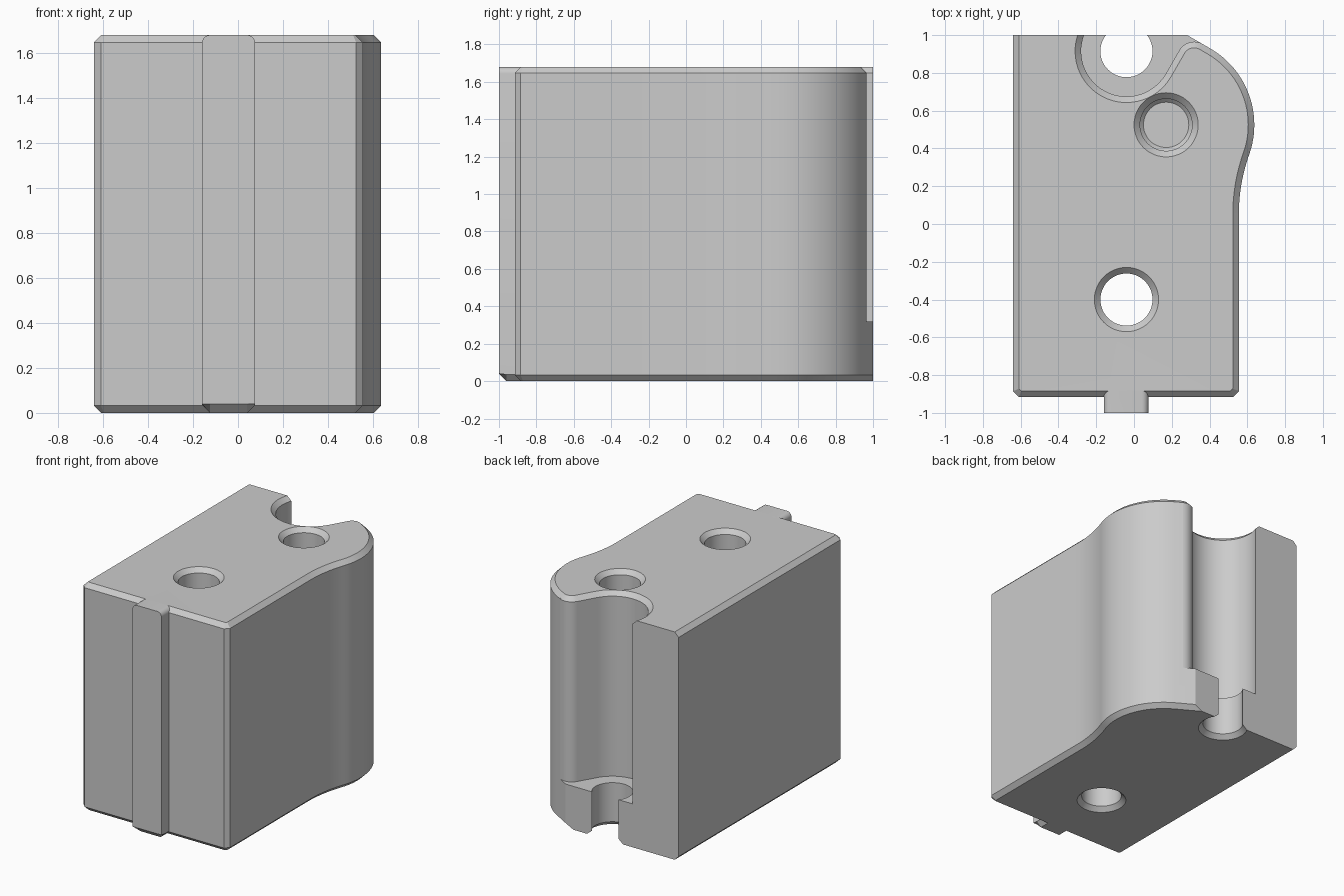
import bpy, bmesh, math
from mathutils import Vector

if "Cube" in bpy.data.objects:
    bpy.data.objects.remove(bpy.data.objects["Cube"])

H, C = 1.68, 0.032          # block height, edge chamfer
HOLE_R = 0.138
LEDGE_Z = 0.32


def arc(cx, cy, r, a0, a1, n):
    """Points on an arc, angles in degrees."""
    return [(cx + r * math.cos(math.radians(a0 + (a1 - a0) * i / n)),
             cy + r * math.sin(math.radians(a0 + (a1 - a0) * i / n))) for i in range(n + 1)]


def inset(pts, d):
    """Mitred inward offset of a counter-clockwise outline."""
    out = []
    for i, p in enumerate(pts):
        p = Vector(p)
        a = (p - Vector(pts[i - 1])).normalized()
        b = (Vector(pts[(i + 1) % len(pts)]) - p).normalized()
        na, nb = Vector((-a.y, a.x)), Vector((-b.y, b.x))
        out.append(tuple(p + (na + nb) * d / (1 + na.dot(nb))))
    return out


def loft(name, rings):
    """Closed solid through a list of 3D rings with equal point counts."""
    bm = bmesh.new()
    vs = [[bm.verts.new(p) for p in ring] for ring in rings]
    n = len(vs[0])
    for lo, hi in zip(vs, vs[1:]):
        for i in range(n):
            j = (i + 1) % n
            bm.faces.new((lo[i], lo[j], hi[j], hi[i]))
    bm.faces.new(vs[0][::-1])
    bm.faces.new(vs[-1])
    bmesh.ops.recalc_face_normals(bm, faces=bm.faces)
    me = bpy.data.meshes.new(name)
    bm.to_mesh(me)
    bm.free()
    ob = bpy.data.objects.new(name, me)
    bpy.context.collection.objects.link(ob)
    return ob


def flat(pts, z):
    return [(x, y, z) for x, y in pts]


def bore(name, x, y, steps):
    """Round cutter from (radius, z) steps."""
    return loft(name, [flat(arc(x, y, r, 0, 352.5, 47), z) for r, z in steps])


def combine(ob, tool, op):
    """Apply a boolean and remove the tool."""
    m = ob.modifiers.new(tool.name, 'BOOLEAN')
    m.operation, m.solver, m.object = op, 'EXACT', tool
    bpy.context.view_layer.objects.active = ob
    bpy.ops.object.modifier_apply(modifier=m.name)
    bpy.data.objects.remove(tool)


# Main block: straight sides flowing through an S-curve into a rounded lobe
lobe = arc(0.17, 0.525, 0.467, -19.5, 60, 24)
end = lobe[-1]
outline = ([(-0.64, -0.885), (-0.61, -0.915), (0.525, -0.915), (0.555, -0.885)]
           + arc(1.505, 0.05, 0.95, 180, 161.5, 10) + lobe
           + [(end[0] - 0.346, end[1] + 0.2), (-0.64, end[1] + 0.2)])
small = inset(outline, C)
block = loft("block", [flat(small, 0), flat(outline, C),
                       flat(outline, H - C), flat(small, H)])

# Front rib with rounded top corners and chamfered lower end
x0, x1, r = -0.16, 0.076, 0.035
rib_profile = ([(x0 + r, 0), (x1 - r, 0), (x1, r)]
               + arc(x1 - r, H - r, r, 0, 90, 6)
               + arc(x0 + r, H - r, r, 90, 180, 6) + [(x0, r)])
rib = loft("rib", [[(x, -1, max(z, 0.04)) for x, z in rib_profile],
                   [(x, -0.96, z) for x, z in rib_profile],
                   [(x, -0.8, z) for x, z in rib_profile]])
combine(block, rib, 'UNION')


# Rear open recess: round pocket, slanted wall and rounded tip, flared at the top
def recess(d):
    tip = (0.318, 0.875)
    return (arc(-0.04, 0.915, 0.24 + d, 140, 330, 32)
            + arc(*tip, 0.09 - d, 150, 64, 14)
            + [(tip[0] + 0.175, tip[1] + 0.36), (-0.25, 1.4)])


combine(block, loft("recess", [flat(recess(0), LEDGE_Z), flat(recess(0), H - C),
                               flat(recess(C + 0.01), H + 0.01)]), 'DIFFERENCE')

# Holes: through, blind, and the half hole in the rear ledge
low = [(HOLE_R + C + 0.01, -0.01), (HOLE_R, C)]
top = [(HOLE_R, H - C), (HOLE_R + C + 0.01, H + 0.01)]
combine(block, bore("through_hole", -0.04, -0.4, low + top), 'DIFFERENCE')
combine(block, bore("blind_hole", 0.17, 0.525,
                    [(0.12, LEDGE_Z), (HOLE_R, LEDGE_Z + 0.018)] + top), 'DIFFERENCE')
combine(block, bore("ledge_hole", -0.04, 0.915, low + [(HOLE_R, 0.6)]), 'DIFFERENCE')

# Flat rear face
square = [(-1, 1), (1, 1), (1, 2), (-1, 2)]
combine(block, loft("rear_trim", [flat(square, -1), flat(square, 3)]), 'DIFFERENCE')

# Merge coplanar faces, then smooth the curved walls
bm = bmesh.new()
bm.from_mesh(block.data)
bmesh.ops.remove_doubles(bm, verts=bm.verts, dist=0.0001)
bmesh.ops.dissolve_limit(bm, angle_limit=0.005, verts=bm.verts, edges=bm.edges)
bm.to_mesh(block.data)
bm.free()

grey = bpy.data.materials.new("light_grey")
grey.diffuse_color = (0.6, 0.6, 0.6, 1)
grey.use_nodes = True
grey.node_tree.nodes["Principled BSDF"].inputs["Base Color"].default_value = grey.diffuse_color
block.data.materials.clear()
block.data.materials.append(grey)
bpy.ops.object.select_all(action='DESELECT')
block.select_set(True)
bpy.context.view_layer.objects.active = block
bpy.ops.object.shade_smooth_by_angle(angle=math.radians(25))
